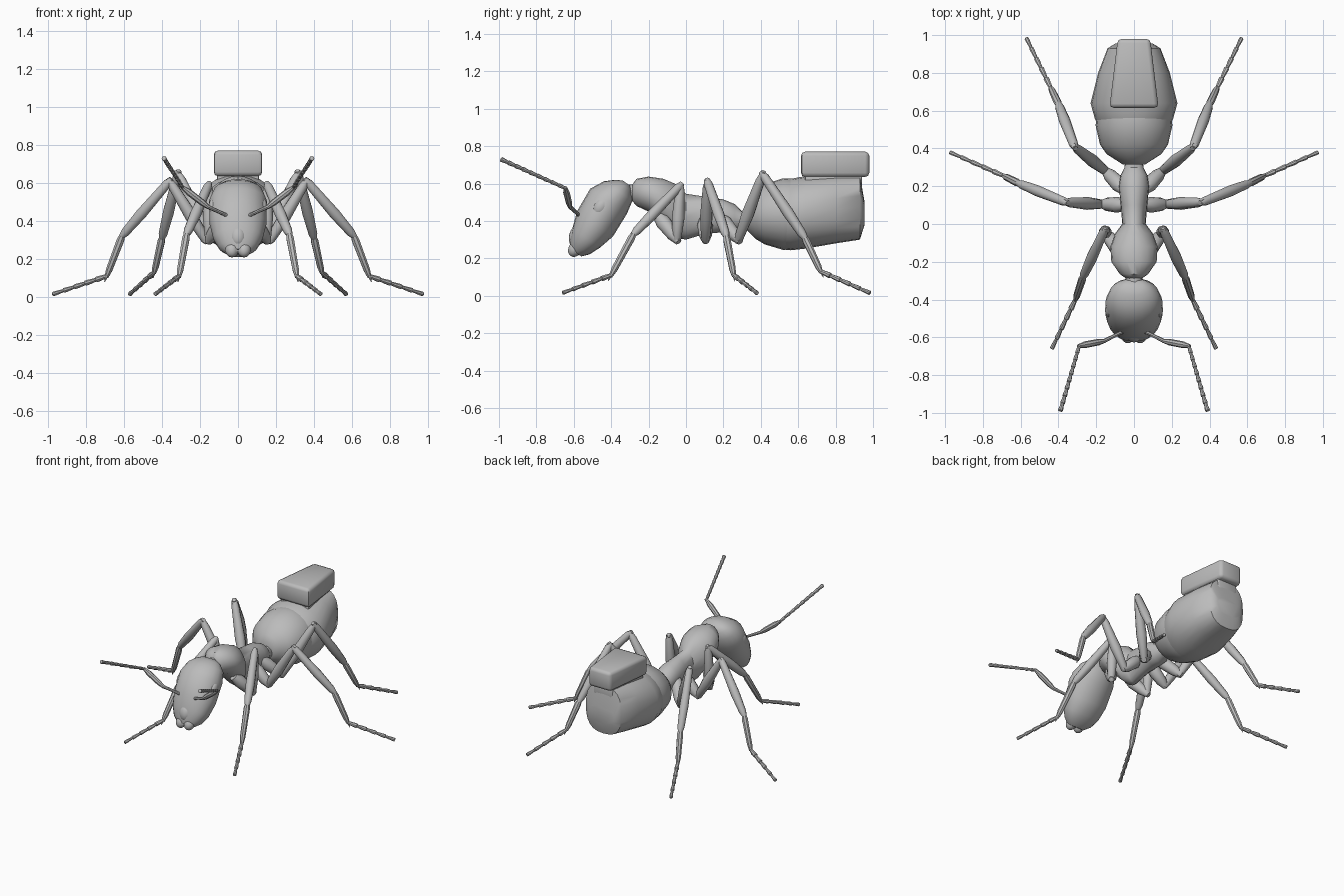
import bpy, bmesh, math
from mathutils import Vector

cube = bpy.data.objects.get("Cube")
if cube:
    bpy.data.objects.remove(cube, do_unlink=True)

grey = bpy.data.materials.new("body grey")
grey.use_nodes = True
grey.diffuse_color = (0.5, 0.5, 0.5, 1)
grey.node_tree.nodes["Principled BSDF"].inputs["Base Color"].default_value = (0.5, 0.5, 0.5, 1)


def finish(bm, name, mirror=False, angle=40):
    """Turn a bmesh into a shaded object, mirrored across x when paired."""
    bmesh.ops.recalc_face_normals(bm, faces=bm.faces)
    mesh = bpy.data.meshes.new(name)
    bm.to_mesh(mesh)
    bm.free()
    mesh.materials.append(grey)
    obj = bpy.data.objects.new(name, mesh)
    bpy.context.collection.objects.link(obj)
    bpy.ops.object.select_all(action='DESELECT')
    obj.select_set(True)
    bpy.context.view_layer.objects.active = obj
    bpy.ops.object.shade_smooth_by_angle(angle=math.radians(angle))
    if mirror:
        obj.modifiers.new("Mirror", 'MIRROR').use_bisect_axis[0] = False
    return obj


def loft(bm, rings):
    """Skin equal-sized rings of points and close both ends."""
    rows = [[bm.verts.new(p) for p in ring] for ring in rings]
    n = len(rows[0])
    for a, b in zip(rows, rows[1:]):
        for i in range(n):
            j = (i + 1) % n
            bm.faces.new((a[i], a[j], b[j], b[i]))
    bm.faces.new(rows[0])
    bm.faces.new(rows[-1])


def ring(centre, side, up, n=20, power=1.0):
    """Ellipse of points; a power below 1 makes it boxier."""
    pts = []
    for i in range(n):
        a = math.tau * i / n
        c, s = math.cos(a), math.sin(a)
        pts.append(centre + side * math.copysign(abs(c) ** power, c)
                   + up * math.copysign(abs(s) ** power, s))
    return pts


def body(name, origin, along, up, stations, n=20):
    """Loft from stations: distance, low edge, high edge, half width, power."""
    bm = bmesh.new()
    rings = []
    for d, lo, hi, rx, power in stations:
        centre = origin + along * d + up * (lo + hi) / 2
        rings.append(ring(centre, Vector((rx, 0, 0)), up * (hi - lo) / 2, n, power))
    loft(bm, rings)
    return finish(bm, name)


def segment(bm, a, b, profile, n=8):
    """Round limb piece from a to b with (fraction, radius) profile."""
    a, b = Vector(a), Vector(b)
    axis = (b - a).normalized()
    side = axis.cross(Vector((0.3, 1, 0.1))).normalized()
    up = axis.cross(side)
    loft(bm, [ring(a.lerp(b, t), side * r, up * r, n) for t, r in profile])


def beads(bm, a, b, count, r0, r1):
    """Chain of small flared pieces."""
    a, b = Vector(a), Vector(b)
    for i in range(count):
        r = r0 + (r1 - r0) * i / count
        segment(bm, a.lerp(b, i / count), a.lerp(b, (i + 1) / count),
                [(0, r * 0.7), (0.75, r), (0.95, r), (1, r * 0.7)])


def ellipsoid(name, loc, radii, tilt=0, mirror=True):
    bm = bmesh.new()
    bmesh.ops.create_uvsphere(bm, u_segments=16, v_segments=10, radius=1)
    obj = finish(bm, name, False, 60)
    for v in obj.data.vertices:
        p = Vector((v.co.x * radii[0], v.co.y * radii[1], v.co.z * radii[2]))
        c, s = math.cos(tilt), math.sin(tilt)
        v.co = Vector((p.x, p.y * c - p.z * s, p.y * s + p.z * c)) + Vector(loc)
    if mirror:
        obj.modifiers.new("Mirror", 'MIRROR')
    return obj


ORIGIN, BACK, UP = Vector((0, 0, 0)), Vector((0, 1, 0)), Vector((0, 0, 1))

# Head, tilted down and forward
body("head", Vector((0, -0.45, 0.42)), Vector((0, -0.57, -0.82)), Vector((0, -0.82, 0.57)), [
    (-0.225, -0.03, 0.02, 0.05, 1), (-0.205, -0.055, 0.055, 0.09, 1),
    (-0.165, -0.085, 0.1, 0.128, 1), (-0.09, -0.1, 0.138, 0.152, 1),
    (0.05, -0.108, 0.127, 0.15, 1), (0.14, -0.085, 0.095, 0.13, 0.9),
    (0.2, -0.06, 0.07, 0.1, 0.9), (0.235, -0.03, 0.045, 0.06, 1)])
ellipsoid("eyes", (0.128, -0.455, 0.475), (0.026, 0.036, 0.05), -0.6)
ellipsoid("mandibles", (0.032, -0.592, 0.25), (0.036, 0.036, 0.045), -0.6)
ellipsoid("face_bulge", (0, -0.585, 0.32), (0.045, 0.04, 0.06), -0.3, False)

# Neck and thorax
bm = bmesh.new()
segment(bm, (0, -0.36, 0.55), (0, -0.24, 0.55), [(0, 0.045), (1, 0.045)], 12)
finish(bm, "neck")
body("thorax", ORIGIN, BACK, UP, [
    (-0.29, 0.51, 0.59, 0.04, 1), (-0.265, 0.48, 0.625, 0.075, 1),
    (-0.2, 0.45, 0.637, 0.12, 1), (-0.12, 0.38, 0.625, 0.125, 1),
    (-0.05, 0.31, 0.595, 0.1, 1), (0, 0.3, 0.545, 0.062, 1),
    (0.1, 0.33, 0.53, 0.07, 1), (0.2, 0.34, 0.515, 0.08, 1),
    (0.26, 0.34, 0.49, 0.07, 1), (0.3, 0.36, 0.45, 0.05, 1), (0.36, 0.37, 0.45, 0.045, 1)])

# Abdomen: round front plate, then the boxier rear
body("abdomen_front", ORIGIN, BACK, UP, [
    (0.315, 0.37, 0.48, 0.06, 1), (0.335, 0.34, 0.52, 0.09, 1),
    (0.37, 0.305, 0.555, 0.145, 1), (0.42, 0.275, 0.597, 0.18, 1),
    (0.52, 0.245, 0.628, 0.203, 1), (0.57, 0.25, 0.625, 0.2, 1)], 24)
body("abdomen_rear", ORIGIN, BACK, UP, [
    (0.52, 0.247, 0.605, 0.19, 1), (0.56, 0.243, 0.625, 0.208, 1),
    (0.64, 0.252, 0.64, 0.23, 0.95), (0.8, 0.28, 0.645, 0.19, 0.85),
    (0.93, 0.3, 0.645, 0.14, 0.75), (0.955, 0.38, 0.5, 0.1, 0.8)], 24)

# Raised tapering block on the abdomen, with its short stem
def block(name, y0, y1, w0, w1, z0, z1, bevel):
    bm = bmesh.new()
    loft(bm, [[Vector(p) for p in ((-w0, y0, z), (w0, y0, z), (w1, y1, z), (-w1, y1, z))]
              for z in (z0, z1)])
    bmesh.ops.bevel(bm, geom=bm.edges[:], offset=bevel, segments=2,
                    affect='EDGES', profile=0.5)
    finish(bm, name, angle=50)


block("rear_block", 0.615, 0.98, 0.13, 0.086, 0.635, 0.77, 0.022)
block("rear_block_stem", 0.635, 0.94, 0.112, 0.075, 0.54, 0.66, 0.01)

# Legs: coxa, femur, tibia, ankle and beaded foot
legs = {
    "front_legs": [(0.07, -0.15, 0.43), (0.15, -0.05, 0.3), (0.155, -0.03, 0.59),
                   (0.27, -0.28, 0.33), (0.31, -0.4, 0.11), (0.435, -0.66, 0.015)],
    "middle_legs": [(0.05, 0.1, 0.41), (0.17, 0.105, 0.3), (0.36, 0.115, 0.61),
                    (0.61, 0.215, 0.32), (0.69, 0.255, 0.11), (0.975, 0.38, 0.014)],
    "rear_legs": [(0.05, 0.18, 0.42), (0.15, 0.28, 0.3), (0.315, 0.41, 0.65),
                  (0.4, 0.635, 0.31), (0.44, 0.72, 0.13), (0.57, 0.985, 0.014)],
}
for name, (hip, low, knee, shin, ankle, toe) in legs.items():
    bm = bmesh.new()
    segment(bm, hip, low, [(0, 0.03), (0.3, 0.042), (0.8, 0.035), (1.1, 0.018)], 10)
    segment(bm, low, knee, [(-0.05, 0.014), (0, 0.024), (0.4, 0.034), (0.9, 0.025), (1.04, 0.014)], 10)
    segment(bm, knee, shin, [(-0.04, 0.014), (0.05, 0.024), (0.6, 0.03), (0.93, 0.024), (1.02, 0.015)], 10)
    segment(bm, shin, ankle, [(-0.03, 0.015), (0.1, 0.021), (0.85, 0.018), (1.03, 0.011)])
    beads(bm, ankle, toe, 5, 0.015, 0.011)
    # Small spur below the ankle
    a, k = Vector(ankle), Vector(shin)
    segment(bm, a, a + (a - k).normalized() * 0.035, [(0, 0.008), (1, 0.002)], 6)
    finish(bm, name, True)

# Antennae: slim scape, elbow and beaded tip
bm = bmesh.new()
base, mid, elbow, tip = (0.04, -0.56, 0.42), (0.16, -0.62, 0.475), (0.29, -0.645, 0.575), (0.39, -0.99, 0.73)
segment(bm, base, mid, [(0, 0.014), (0.3, 0.009), (1, 0.011)])
segment(bm, mid, elbow, [(-0.05, 0.01), (0.2, 0.017), (0.75, 0.018), (1.05, 0.009)])
beads(bm, elbow, tip, 9, 0.011, 0.013)
finish(bm, "antennae", True)
